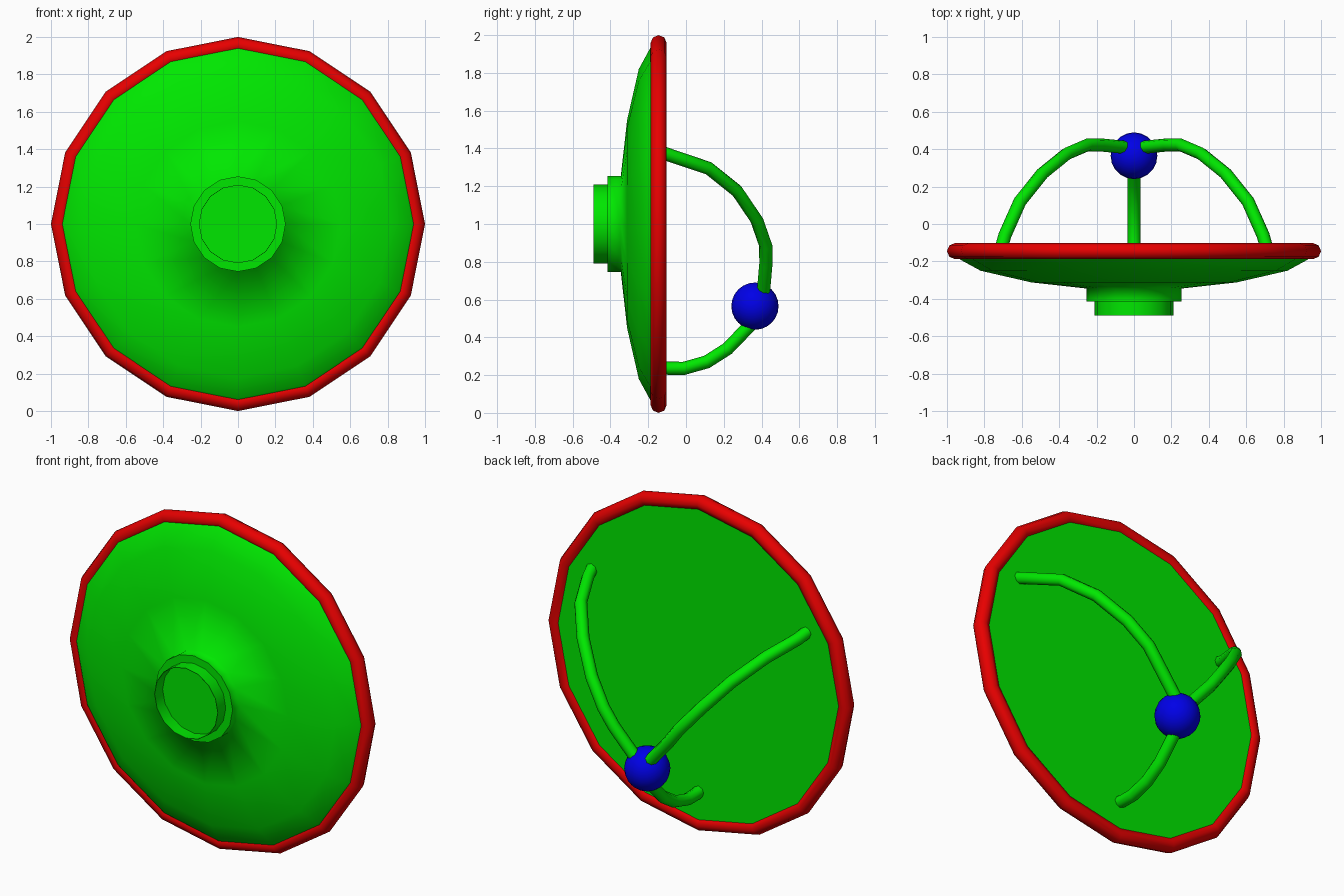
import bpy, bmesh, math

if "Cube" in bpy.data.objects:
    bpy.data.objects.remove(bpy.data.objects["Cube"])


def material(name, rgb):
    m = bpy.data.materials.new(name)
    m.diffuse_color = (*rgb, 1)
    m.use_nodes = True
    m.node_tree.nodes["Principled BSDF"].inputs["Base Color"].default_value = m.diffuse_color
    return m


GREEN = material("green", (0, 0.8, 0))
RED = material("red", (0.8, 0, 0))
BLUE = material("blue", (0, 0, 0.8))
CZ = 1.0  # height of the dish axis


def smooth(obj, angle):
    bpy.ops.object.select_all(action='DESELECT')
    obj.select_set(True)
    bpy.context.view_layer.objects.active = obj
    bpy.ops.object.shade_smooth_by_angle(angle=math.radians(angle))


def lathe(name, profile, mat, closed=False, angle=60, sides=16):
    """Revolve (radius, y) points around the y axis; open profiles get flat caps."""
    bm = bmesh.new()
    rings = [[bm.verts.new((r * math.cos(2 * math.pi * i / sides), y,
                            CZ + r * math.sin(2 * math.pi * i / sides)))
              for i in range(sides)] for r, y in profile]
    pairs = list(zip(rings, rings[1:]))
    if closed:
        pairs.append((rings[-1], rings[0]))
    else:
        bm.faces.new(rings[0])
        bm.faces.new(rings[-1])
    for a, b in pairs:
        for i in range(sides):
            j = (i + 1) % sides
            bm.faces.new((a[i], a[j], b[j], b[i]))
    bmesh.ops.recalc_face_normals(bm, faces=bm.faces)
    me = bpy.data.meshes.new(name)
    bm.to_mesh(me)
    bm.free()
    me.materials.append(mat)
    obj = bpy.data.objects.new(name, me)
    bpy.context.collection.objects.link(obj)
    smooth(obj, angle)
    return obj


def rod(name, points, radius=0.035):
    cu = bpy.data.curves.new(name, 'CURVE')
    cu.dimensions = '3D'
    cu.bevel_depth = radius
    cu.bevel_resolution = 2
    cu.use_fill_caps = True
    sp = cu.splines.new('POLY')
    sp.points.add(len(points) - 1)
    for p, co in zip(sp.points, points):
        p.co = (*co, 1)
    cu.materials.append(GREEN)
    obj = bpy.data.objects.new(name, cu)
    bpy.context.collection.objects.link(obj)
    bpy.ops.object.select_all(action='DESELECT')
    obj.select_set(True)
    bpy.context.view_layer.objects.active = obj
    bpy.ops.object.convert(target='MESH')
    smooth(bpy.context.object, 60)


# Half-ellipsoid dish, flat towards the arms, with the rear collar blended into it
lathe("dish", [(0.975, -0.117), (0.965, -0.155), (0.93, -0.19), (0.82, -0.25), (0.55, -0.312),
               (0.255, -0.345), (0.255, -0.415)], GREEN, angle=85)

# Thin open socket tube on the collar
lathe("socket", [(0.21, -0.41), (0.21, -0.49), (0.207, -0.49), (0.207, -0.41)],
      GREEN, closed=True, angle=40)

# Rounded rim
lathe("rim", [(0.957 + 0.043 * math.cos(k * math.pi / 4), -0.145 + 0.043 * math.sin(k * math.pi / 4))
              for k in range(8)], RED, closed=True)

# Receiver ball
bpy.ops.mesh.primitive_uv_sphere_add(segments=20, ring_count=12, radius=0.125,
                                     location=(0, 0.365, 0.565))
ball = bpy.context.object
ball.name = "receiver_ball"
ball.data.materials.append(BLUE)
smooth(ball, 60)

# Three support arms
side_path = [(0.71, -0.13, 1.38), (0.69, -0.06, 1.355), (0.61, 0.12, 1.295), (0.49, 0.27, 1.175),
             (0.36, 0.375, 1.02), (0.25, 0.422, 0.885), (0.18, 0.423, 0.79), (0.05, 0.41, 0.64)]
for side, s in (("right", 1), ("left", -1)):
    rod(side + "_arm", [(s * x, y, z) for x, y, z in side_path])
rod("lower_arm", [(0, -0.13, 0.242), (0, -0.09, 0.236), (0, -0.01, 0.236), (0, 0.11, 0.27),
                  (0, 0.22, 0.34), (0, 0.35, 0.475)])
